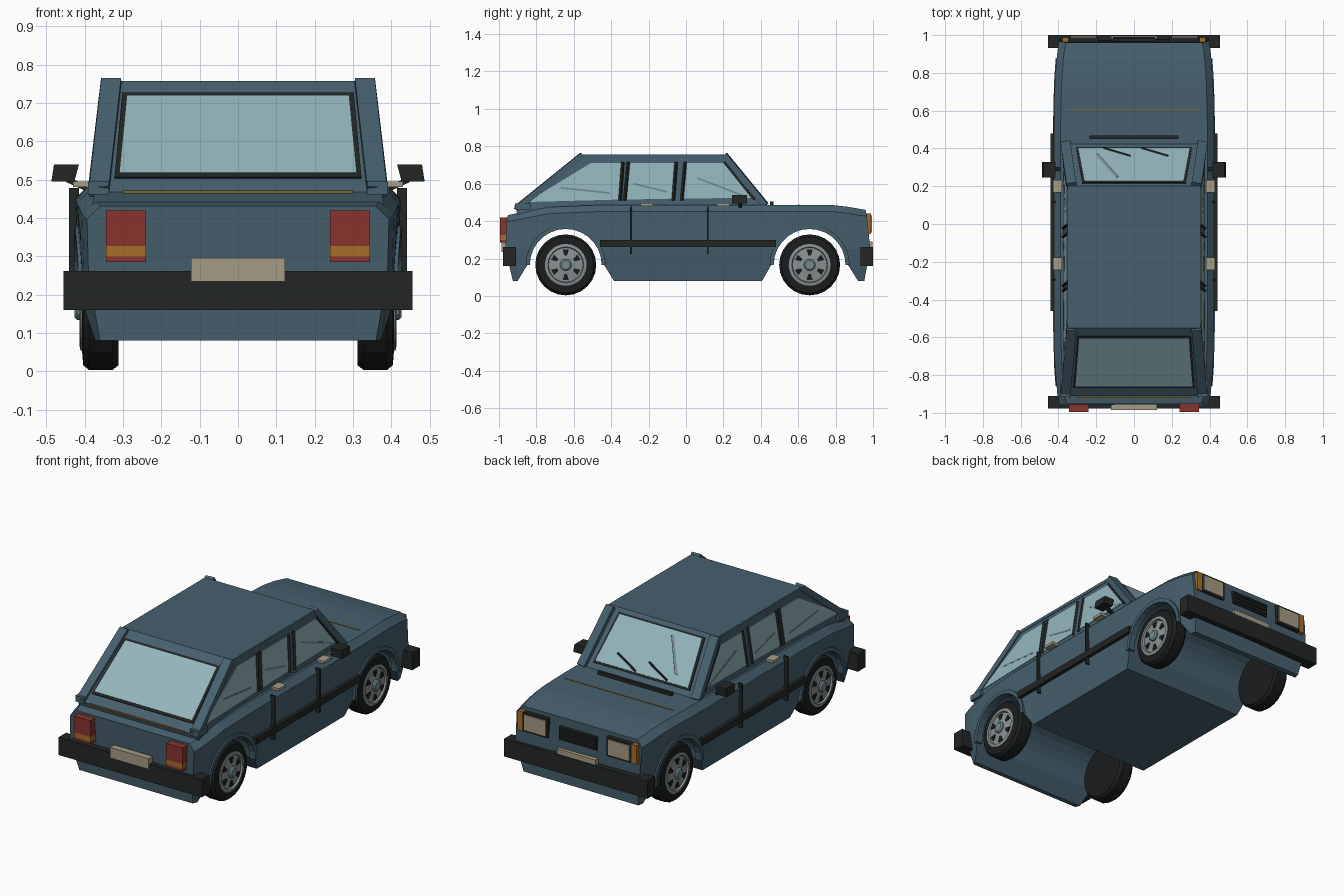
import bpy, bmesh
from math import sin, cos, pi
from mathutils import Vector

if "Cube" in bpy.data.objects:
    bpy.data.objects.remove(bpy.data.objects["Cube"])


def material(name, r, g, b):
    m = bpy.data.materials.new(name)
    m.diffuse_color = [(c / 255) ** 2.2 for c in (r, g, b)] + [1]
    m.use_nodes = True
    m.node_tree.nodes["Principled BSDF"].inputs["Base Color"].default_value = m.diffuse_color
    return m


PAINT = material("blue_paint", 72, 96, 110)
BLACK = material("black_trim", 40, 42, 42)
TYRE = material("tyre_rubber", 32, 34, 35)
GLASS = material("glass", 146, 180, 187)
STREAK = material("glass_streak", 115, 138, 143)
METAL = material("wheel_metal", 138, 144, 145)
CREAM = material("lamp_cream", 165, 155, 132)
RED = material("red_lens", 135, 55, 50)
AMBER = material("amber_lens", 165, 110, 45)
GOLD = material("gold_strip", 120, 100, 55)


def finish(name, bm, mat):
    bmesh.ops.recalc_face_normals(bm, faces=bm.faces)
    me = bpy.data.meshes.new(name)
    bm.to_mesh(me)
    bm.free()
    me.materials.append(mat)
    ob = bpy.data.objects.new(name, me)
    bpy.context.collection.objects.link(ob)
    return ob


def loft(name, rings, mat, caps=True):
    bm = bmesh.new()
    vs = [[bm.verts.new(p) for p in ring] for ring in rings]
    n = len(vs[0])
    for a, b in zip(vs, vs[1:]):
        for i in range(n):
            bm.faces.new((a[i], a[(i + 1) % n], b[(i + 1) % n], b[i]))
    if caps:
        bm.faces.new(vs[0])
        bm.faces.new(vs[-1])
    return finish(name, bm, mat)


def prism(name, pts, offset, mat):
    o = Vector(offset)
    return loft(name, [pts, [Vector(p) + o for p in pts]], mat)


def box(name, x0, x1, y0, y1, z0, z1, mat):
    return prism(name, [(x0, y0, z0), (x1, y0, z0), (x1, y1, z0), (x0, y1, z0)],
                 (0, 0, z1 - z0), mat)


def bar(name, a, b, w, h, mat):
    a, b = Vector(a), Vector(b)
    q = (b - a).to_track_quat('Y', 'Z')
    sec = [q @ Vector((i * w / 2, 0, j * h / 2))
           for i, j in ((-1, -1), (1, -1), (1, 1), (-1, 1))]
    return prism(name, [a + p for p in sec], b - a, mat)


def lathe(name, prof, s, y, z, mat, n=24):
    return loft(name, [[(s * x, y + r * cos(2 * pi * i / n), z + r * sin(2 * pi * i / n))
                        for i in range(n)] for r, x in prof], mat)


def interp(table, y):
    for (a, u), (b, v) in zip(table, table[1:]):
        if y <= b:
            return u + (v - u) * max(0, (y - a) / (b - a))
    return table[-1][1]


# Lower body: lofted stations whose underside follows the wheel arches
AXLES, WZ, ARCH = (-0.643, 0.661), 0.166, 0.205
WIDTH = [(-.97, .388), (-.9, .402), (-.75, .415), (-.55, .42), (.55, .42),
         (.75, .415), (.9, .404), (.97, .392)]
TOP = [(-.96, .432), (-.73, .475), (-.5, .485), (.43, .487), (.77, .487),
       (.87, .476), (.96, .46)]


def section(y, zb, ys=None):
    w, zt = interp(WIDTH, y), interp(TOP, y)
    ys = ys or (y,) * 4
    half = [(w - (.03 if zb < .1 else .005), ys[0], zb), (w, ys[1], max(.25, zb + .008)),
            (w + .004, ys[2], zt - .035), (w - .032, ys[3], zt)]
    return half + [(-x, yy, z) for x, yy, z in reversed(half)]


def arch_sections(c):
    return [section(c - ARCH * cos(pi * i / 14), WZ + ARCH * sin(pi * i / 14))
            for i in range(15)]


rings = [section(-.96, .08, (-.926, -.965, -.96, -.952)), section(-.9, .08)]
rings += arch_sections(AXLES[0])
rings += [section(-.385, .08), section(.407, .08)]
rings += arch_sections(AXLES[1])
rings += [section(.92, .08), section(.96, .08, (.953, .985, .968, .96))]
loft("lower_body", rings, PAINT)


# Cabin
def cabin_x(z):
    return .377 - (z - .46) * .1


CABIN = [(-.90, .43), (-.91, .468), (-.55, .757), (.2, .757), (.425, .485), (.425, .43)]
loft("cabin", [[(s * cabin_x(z), y, z) for y, z in CABIN] for s in (-1, 1)], PAINT)


def rear_pt(x, z, o=0):
    return (x, -.91 + (z - .468) * 1.2456 - o * .6, z + o * .8)


def screen_pt(x, z, o=0):
    return (x, .425 - (z - .485) * .827 + o * .77, z + o * .64)


# Front and rear screens with dark rubber surrounds
for nm, pt, d, zs, xs in (("rear_window", rear_pt, (0, -.6, .8), (.512, .715), (.31, .29)),
                          ("windscreen", screen_pt, (0, .77, .64), (.52, .73), (.295, .262))):
    for part, m, t, mat in (("_seal", .012, .005, BLACK), ("", 0, .008, GLASS)):
        za, zb, xa, xb = zs[0] - m * .7, zs[1] + m * .7, xs[0] + m, xs[1] + m
        prism(nm + part, [pt(-xa, za), pt(xa, za), pt(xb, zb), pt(-xb, zb)],
              Vector(d) * t, mat)
bar("screen_streak", screen_pt(-.2, .56, .009), screen_pt(-.09, .71, .009), .02, .003, STREAK)
for x in (-.16, .04):
    bar("wiper", screen_pt(x, .525, .014), screen_pt(x + .14, .575, .014), .008, .008, BLACK)
box("cowl_vent", -.235, .235, .45, .468, .484, .505, BLACK)
box("hood_strip", -.345, .345, .6, .608, .485, .49, GOLD)
bar("tailgate_strip", (-.3, -.915, .468), (.3, -.915, .468), .01, .008, GOLD)

WINDOWS = {"quarter_window": [(-.85, .502), (-.36, .515), (-.345, .71), (-.51, .71)],
           "rear_door_window": [(-.32, .515), (-.075, .52), (-.06, .71), (-.30, .71)],
           "front_door_window": [(-.02, .52), (.352, .525), (.2, .71), (-.005, .71)]}
STREAKS = [(-.67, .578, -.41, .55), (-.28, .6, -.1, .556), (.06, .63, .32, .53)]

for s in (-1, 1):
    side = "left" if s < 0 else "right"

    def on_side(y, z, o=0):
        return (s * (cabin_x(z) + o), y, z)

    # Side glazing, window pillars and reflections
    for nm, poly in WINDOWS.items():
        prism(f"{side}_{nm}", [on_side(y, z) for y, z in poly], (s * .004, 0, 0), GLASS)
    for ya, yb in ((-.353, -.338), (-.068, -.053), (-.022, -.004), (-.327, -.308)):
        bar(f"{side}_window_pillar", on_side(ya, .51, .003), on_side(yb, .715, .003),
            .014, .012, BLACK)
    for ya, za, yb, zb in STREAKS:
        bar(f"{side}_window_streak", on_side(ya, za, .004), on_side(yb, zb, .004),
            .003, .009, STREAK)
    bar(f"{side}_front_door_edge", on_side(.365, .515, .003), on_side(.205, .715, .003),
        .012, .012, BLACK)

    # Corner rails
    bar(f"{side}_rear_rail", (s * .362, -.905, .468), (s * .33, -.553, .752), .052, .034, PAINT)
    bar(f"{side}_rail_foot", (s * .364, -.915, .478), (s * .364, -.83, .478), .056, .034, PAINT)
    bar(f"{side}_front_rail", (s * .362, .425, .484), (s * .33, .205, .752), .052, .034, PAINT)
    bar(f"{side}_roof_gutter", (s * .343, -.55, .747), (s * .343, .2, .747), .018, .018, PAINT)

    # Door details
    a, b = sorted((s * .415, s * .441))
    box(f"{side}_side_moulding", a, b, -.46, .48, .262, .3, BLACK)
    for y in (-.295, .116):
        box(f"{side}_door_seam", a, b, y - .005, y + .005, .225, .478, BLACK)
    a, b = sorted((s * .38, s * .43))
    for y in (-.21, .2):
        box(f"{side}_door_handle", a, b, y - .033, y + .033, .481, .496, CREAM)

    # Mirror
    prism(f"{side}_mirror", [(s * .427, .247, .495), (s * .487, .247, .495),
                             (s * .48, .247, .54), (s * .415, .247, .54)], (0, .08, 0), BLACK)
    bar(f"{side}_mirror_stalk", (s * .39, .29, .475), (s * .445, .29, .5), .02, .014, BLACK)

    # Lamps
    for z0, z1, mat in ((.285, .3, RED), (.3, .327, AMBER), (.327, .42, RED)):
        a, b = sorted((s * .24, s * .345))
        box(f"{side}_tail_lamp", a, b, -.995, -.945, z0, z1, mat)
    for nm, x0, x1, y1, m, mat in (("headlamp_frame", .188, .345, .988, 0, BLACK),
                                   ("headlamp", .198, .335, .994, .01, CREAM),
                                   ("indicator", .346, .378, .988, 0, AMBER)):
        a, b = sorted((s * x0, s * x1))
        box(f"{side}_{nm}", a, b, .94, y1, .33 + m, .44 - m, mat)

    # Wheels and arch flares
    for y in AXLES:
        lathe(f"{side}_tyre", [(.1, .312), (.15, .312), (.163, .328), (.163, .388),
                               (.15, .404), (.112, .407), (.108, .395)], s, y, WZ, TYRE)
        lathe(f"{side}_rim", [(.112, .38), (.112, .411), (.096, .414), (.092, .404),
                              (.06, .408), (.035, .412)], s, y, WZ, METAL)
        lathe(f"{side}_hub", [(.032, .4), (.032, .42), (.024, .427)], s, y, WZ, STREAK, 12)
        for k in range(6):
            t = 2 * pi * (k + .5) / 6
            prism(f"{side}_rim_slot",
                  [(s * .402, y + r * cos(t + d), WZ + r * sin(t + d))
                   for r, d in ((.05, -.14), (.083, -.2), (.083, .2), (.05, .14))],
                  (s * .009, 0, 0), TYRE)
        arc = []
        for i in range(15):
            t = pi * i / 14
            w = interp(WIDTH, y + .2 * cos(t))
            arc.append([(s * x, y + r * cos(t), WZ + r * sin(t)) for r, x in
                        ((.192, w - .03), (.192, w + .008), (.214, w + .008), (.214, w - .03))])
        loft(f"{side}_arch_flare", arc, PAINT)

# Bumpers, plates and grille
box("rear_bumper", -.455, .455, -.978, -.91, .16, .262, BLACK)
box("front_bumper", -.455, .455, .932, 1.0, .16, .262, BLACK)
box("rear_plate", -.123, .122, -.986, -.95, .235, .296, CREAM)
box("front_plate", -.123, .122, .95, .996, .25, .292, CREAM)
box("grille", -.12, .12, .94, .983, .34, .415, BLACK)
for z in (.355, .378, .4):
    box("grille_slat", -.112, .112, .95, .989, z - .005, z + .005, STREAK if z < 0 else BLACK)
